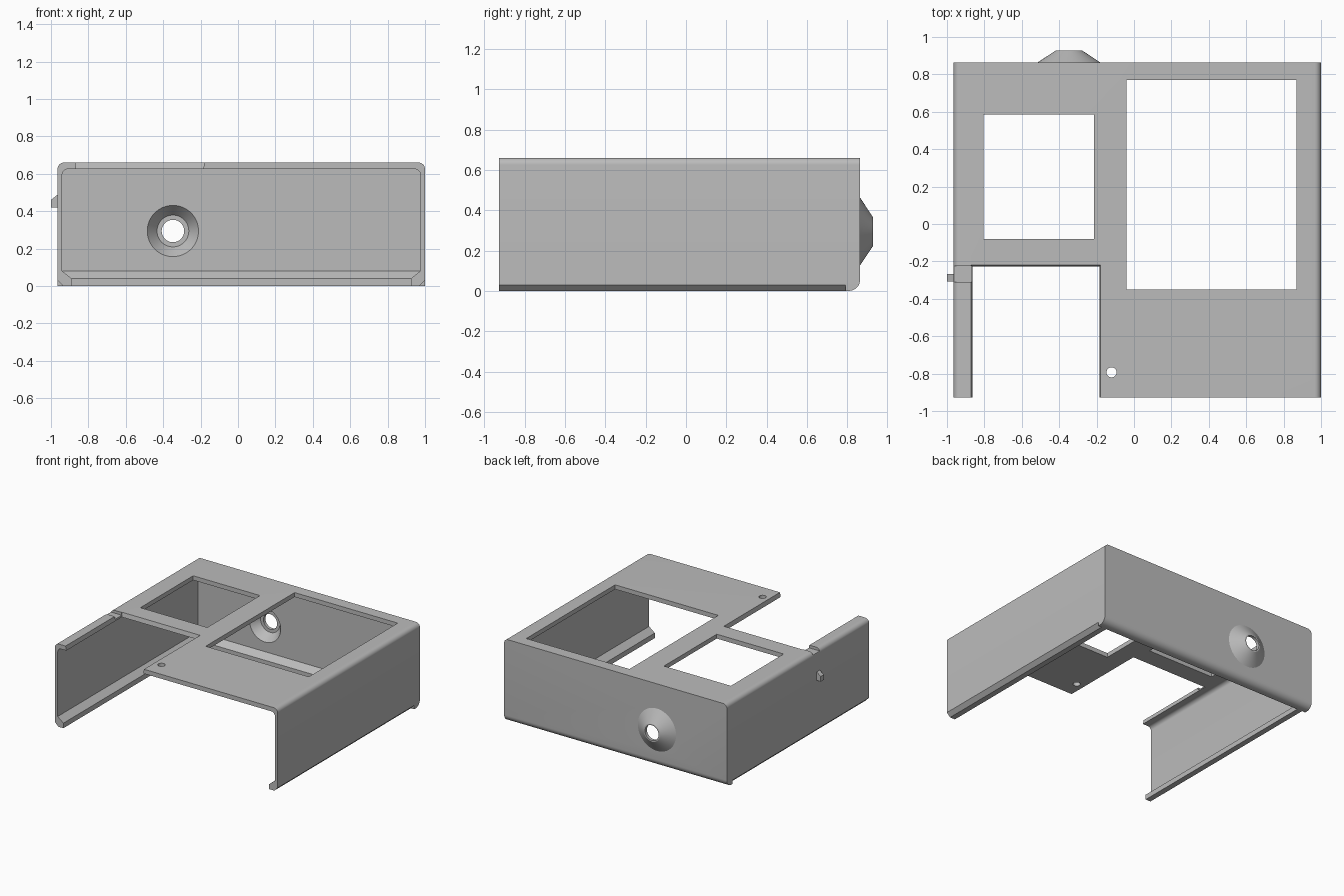
import bpy, bmesh, math
from mathutils import Matrix

if "Cube" in bpy.data.objects:
    bpy.data.objects.remove(bpy.data.objects["Cube"], do_unlink=True)

grey = bpy.data.materials.new("plain grey")
grey.use_nodes = True
grey.diffuse_color = (0.5, 0.5, 0.5, 1)
grey.node_tree.nodes["Principled BSDF"].inputs["Base Color"].default_value = (0.5, 0.5, 0.5, 1)


def finish(name, bm):
    bmesh.ops.recalc_face_normals(bm, faces=bm.faces)
    mesh = bpy.data.meshes.new(name)
    bm.to_mesh(mesh)
    bm.free()
    mesh.materials.append(grey)
    ob = bpy.data.objects.new(name, mesh)
    bpy.context.collection.objects.link(ob)
    return ob


def stack(name, layers):
    """Solid lofted through rectangles (z, x0, x1, y0, y1)."""
    bm = bmesh.new()
    rings = [[bm.verts.new((x, y, z)) for x, y in ((a, c), (b, c), (b, d), (a, d))]
             for z, a, b, c, d in layers]
    for low, high in zip(rings, rings[1:]):
        for i in range(4):
            j = (i + 1) % 4
            bm.faces.new((low[i], low[j], high[j], high[i]))
    bm.faces.new(rings[0])
    bm.faces.new(rings[-1])
    return finish(name, bm)


def box(name, x0, x1, y0, y1, z0, z1):
    return stack(name, [(z0, x0, x1, y0, y1), (z1, x0, x1, y0, y1)])


def prism(name, profile, y0, y1):
    """Extrude an (x, z) profile along y."""
    bm = bmesh.new()
    face = bm.faces.new([bm.verts.new((x, y0, z)) for x, z in profile])
    ext = bmesh.ops.extrude_face_region(bm, geom=[face])["geom"]
    for v in ext:
        if isinstance(v, bmesh.types.BMVert):
            v.co.y = y1
    return finish(name, bm)


def cone(name, x, z, r0, r1, y0, y1):
    """Round frustum along y."""
    bm = bmesh.new()
    place = Matrix.Translation((x, (y0 + y1) / 2, z)) @ Matrix.Rotation(-math.pi / 2, 4, "X")
    bmesh.ops.create_cone(bm, cap_ends=True, segments=64, radius1=r0, radius2=r1,
                          depth=y1 - y0, matrix=place)
    return finish(name, bm)


def combine(target, tool, operation="DIFFERENCE"):
    tool.hide_render = True
    mod = target.modifiers.new("combine", "BOOLEAN")
    mod.operation, mod.solver, mod.object = operation, "EXACT", tool
    bpy.context.view_layer.objects.active = target
    bpy.ops.object.modifier_apply(modifier=mod.name)
    bpy.data.objects.remove(tool, do_unlink=True)


LEFT, RIGHT, FRONT, BACK, TOP = -0.965, 1.0, -0.928, 0.863, 0.66
WALL = 0.025
MID = (LEFT + RIGHT) / 2

# Outer block with rounded top sides and rounded lower back edge
case = box("case_shell", LEFT, RIGHT, FRONT, BACK, 0, TOP)
bm = bmesh.new()
bm.from_mesh(case.data)
for along, axis, offset in ((TOP, 2, 0.035), (0, 2, 0.055)):
    edges = []
    for e in bm.edges:
        a, b = e.verts[0].co, e.verts[1].co
        if abs(a.z - along) < 1e-4 and abs(b.z - along) < 1e-4:
            side = abs(a.x - b.x) < 1e-4
            if (along == TOP and side) or (along == 0 and not side and a.y > 0):
                edges.append(e)
    bmesh.ops.bevel(bm, geom=edges, offset=offset, segments=8, profile=0.5, affect="EDGES")
bm.to_mesh(case.data)
bm.free()

# Hollow, open at front and bottom, leaving a sloped inward lip round the base
il, ir, ib = LEFT + WALL, RIGHT - WALL, BACK - WALL
layers = [(z, il + d, ir - d, -1.1, ib - d)
          for z, d in ((-0.1, 0.05), (0.04, 0.05), (0.08, 0))]
for i in range(7):
    t = i / 6 * math.pi / 2
    inset = 0.03 * (1 - math.cos(t))
    layers.append((0.595 + 0.03 * math.sin(t), il + inset, ir - inset, -1.1, ib))
combine(case, stack("hollow", layers))

# Chamfers under the side walls
for s in (-1, 1):
    edge = LEFT if s < 0 else RIGHT
    wedge = [(edge - s * 0.04, -0.01), (edge + s * 0.02, -0.01), (edge + s * 0.02, 0.05)]
    combine(case, prism("chamfer", wedge, -1.1, 0.79))

# Two windows, tapered front slot and the dip in the side rail
combine(case, box("small_window", -0.805, -0.215, -0.08, 0.585, 0.5, 0.8))
combine(case, box("large_window", -0.04, 0.87, -0.35, 0.77, 0.5, 0.8))
combine(case, stack("slot", [(0.59, -0.858, -0.192, -1.1, -0.235),
                             (0.70, -0.878, -0.172, -1.1, -0.212)]))
combine(case, box("rail_dip", -1.1, -0.8, -0.31, -0.225, 0.638, 0.8))

# Screw hole
bm = bmesh.new()
bmesh.ops.create_cone(bm, cap_ends=True, segments=32, radius1=0.027, radius2=0.027,
                      depth=0.3, matrix=Matrix.Translation((-0.12, -0.793, 0.65)))
combine(case, finish("screw_hole", bm))

# Conical boss on the back, hollow behind, with a through hole
BX, BZ = -0.348, 0.294
combine(case, cone("boss", BX, BZ, 0.17, 0.07, BACK - 0.001, 0.928), "UNION")
combine(case, cone("boss_recess", BX, BZ, 0.153, 0.085, 0.818, 0.903))
combine(case, cone("boss_hole", BX, BZ, 0.06, 0.06, 0.7, 1.1))

# Small catch on the left-hand outer wall
catch = prism("side_catch", [(-0.96, 0.42), (-1.0, 0.42), (-1.0, 0.46), (-0.96, 0.492)],
              -0.307, -0.268)

# Keep hard edges, smooth the rounds
bpy.ops.object.select_all(action="DESELECT")
for ob in (case, catch):
    ob.select_set(True)
bpy.context.view_layer.objects.active = case
bpy.ops.object.shade_smooth_by_angle(angle=math.radians(25))
